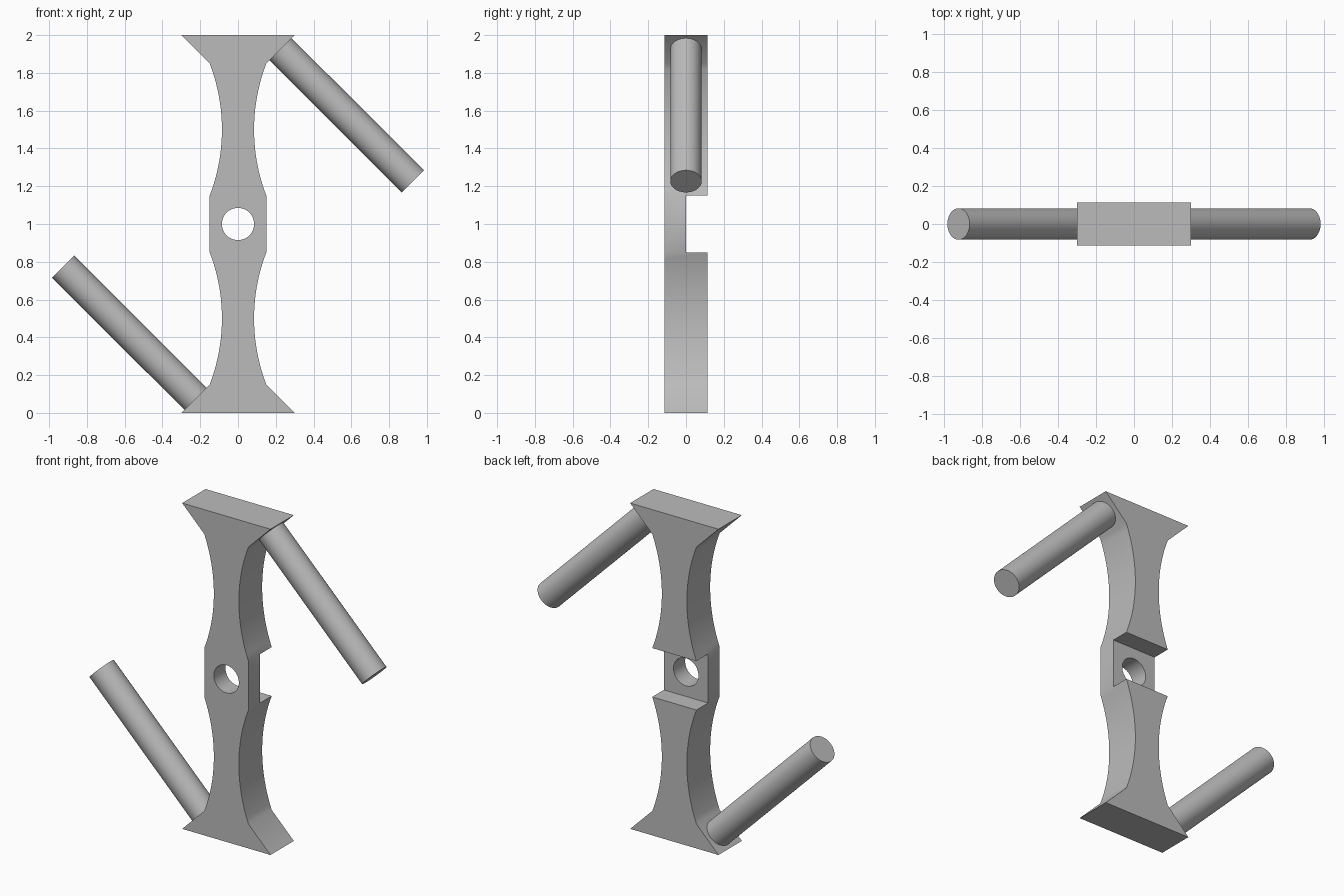
import bpy, bmesh, math
from mathutils import Vector

cube = bpy.data.objects.get("Cube")
if cube:
    bpy.data.objects.remove(cube, do_unlink=True)

HALF_DEPTH = 0.113
GREY = (0.5, 0.5, 0.5, 1)

grey = bpy.data.materials.new("plain grey")
grey.use_nodes = True
grey.diffuse_color = GREY
grey.node_tree.nodes["Principled BSDF"].inputs["Base Color"].default_value = GREY


def smooth(obj):
    bpy.ops.object.select_all(action='DESELECT')
    obj.select_set(True)
    bpy.context.view_layer.objects.active = obj
    bpy.ops.object.shade_smooth_by_angle(angle=math.radians(30))


def cylinder(name, start, end, radius):
    start, end = Vector(start), Vector(end)
    axis = end - start
    bpy.ops.mesh.primitive_cylinder_add(vertices=48, radius=radius, depth=axis.length,
                                        location=(start + end) / 2)
    obj = bpy.context.object
    obj.name = name
    obj.rotation_euler = axis.to_track_quat('Z', 'Y').to_euler()
    obj.data.materials.append(grey)
    return obj


def waist(z_mid, steps=20):
    """Concave arc from half width 0.15 down to 0.085 and back."""
    half, sag = 0.35, 0.065
    radius = (half ** 2 + sag ** 2) / (2 * sag)
    sweep = math.asin(half / radius)
    points = []
    for i in range(steps + 1):
        a = sweep * (2 * i / steps - 1)
        points.append((0.085 + radius * (1 - math.cos(a)), z_mid + radius * math.sin(a)))
    return points


# Body: mirrored profile pulled through its depth
right = [(0.3, 0)] + waist(0.5) + waist(1.5) + [(0.3, 2)]
outline = right + [(-x, z) for x, z in reversed(right)]
bm = bmesh.new()
face = bm.faces.new([bm.verts.new((x, -HALF_DEPTH, z)) for x, z in outline])
new = bmesh.ops.extrude_face_region(bm, geom=[face])["geom"]
bmesh.ops.translate(bm, vec=(0, 2 * HALF_DEPTH, 0),
                    verts=[g for g in new if isinstance(g, bmesh.types.BMVert)])
bmesh.ops.recalc_face_normals(bm, faces=bm.faces[:])
mesh = bpy.data.meshes.new("body")
bm.to_mesh(mesh)
bm.free()
body = bpy.data.objects.new("body", mesh)
bpy.context.collection.objects.link(body)
mesh.materials.append(grey)

# Cutters: half-depth notch at the back and the round centre hole
bpy.ops.mesh.primitive_cube_add(size=1, location=(0, 0.25, 1))
notch = bpy.context.object
notch.name = "notch_cutter"
notch.scale = (1, 0.5, 0.3)
notch.data.materials.append(grey)
hole = cylinder("hole_cutter", (0, -0.5, 1), (0, 0.5, 1), 0.085)
bpy.context.view_layer.update()

for cutter in (notch, hole):
    cutter.hide_render = True
    mod = body.modifiers.new(cutter.name, 'BOOLEAN')
    mod.operation = 'DIFFERENCE'
    mod.solver = 'EXACT'
    mod.object = cutter
    bpy.context.view_layer.objects.active = body
    bpy.ops.object.modifier_apply(modifier=mod.name)
for cutter in (notch, hole):
    bpy.data.objects.remove(cutter, do_unlink=True)
smooth(body)

# Rods: square to the flared ends, opposite each other
for name, s in (("upper_rod", 1), ("lower_rod", -1)):
    rod = cylinder(name, (s * 0.225, 0, 1 + s * 0.925), (s * 0.926, 0, 1 + s * 0.226), 0.083)
    smooth(rod)
